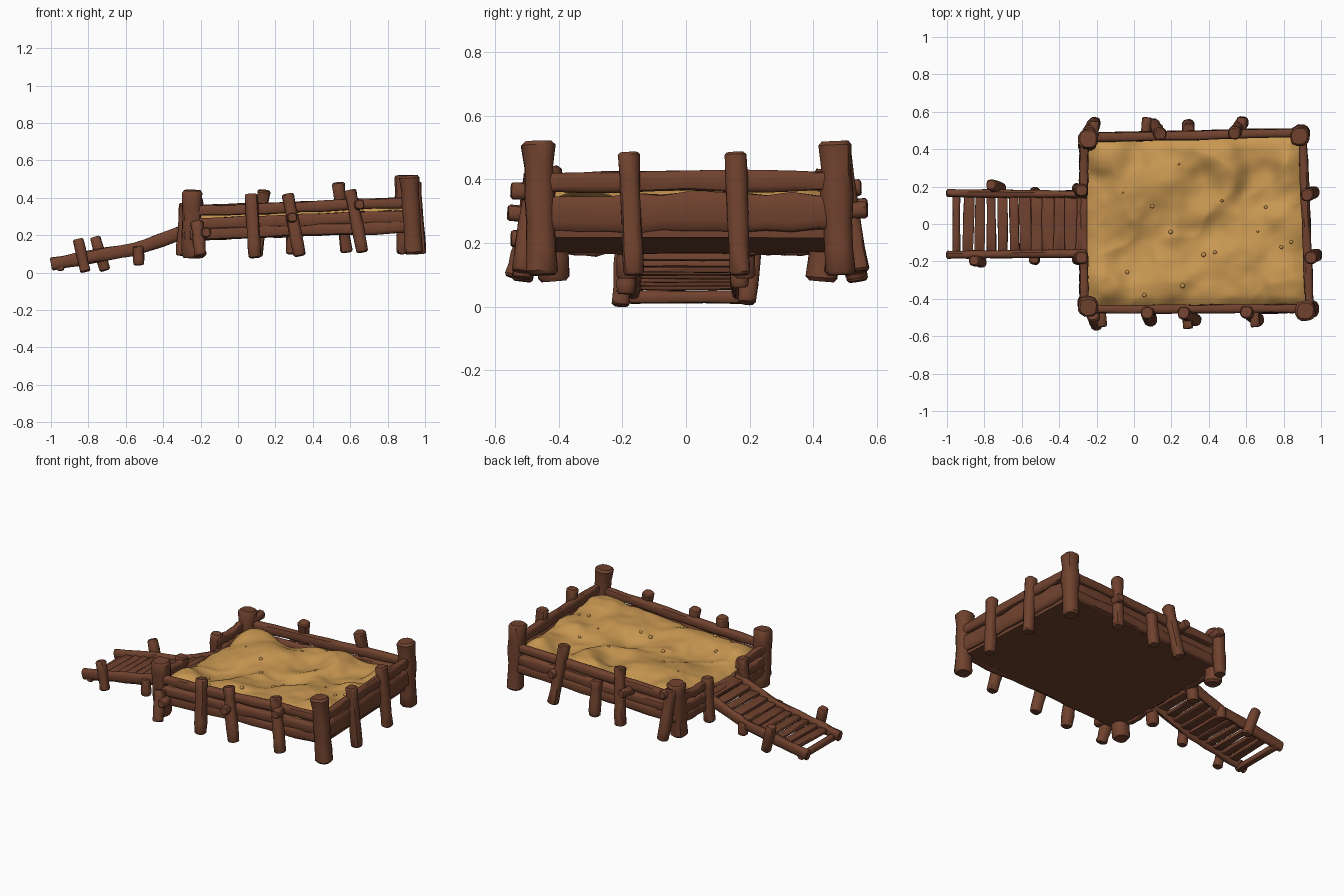
import bpy, bmesh, math, random
from mathutils import Vector, noise

random.seed(4)
cube = bpy.data.objects.get("Cube")
if cube:
    bpy.data.objects.remove(cube, do_unlink=True)


def material(name, colour):
    m = bpy.data.materials.new(name)
    m.use_nodes = True
    m.diffuse_color = colour
    bsdf = m.node_tree.nodes["Principled BSDF"]
    bsdf.inputs["Base Color"].default_value = colour
    bsdf.inputs["Roughness"].default_value = 0.9
    return m


wood = material("brown wood", (0.165, 0.055, 0.028, 1))
sand = material("golden sand", (0.58, 0.31, 0.083, 1))
parts = []


def finish(bm, name, mat):
    bmesh.ops.recalc_face_normals(bm, faces=bm.faces)
    me = bpy.data.meshes.new(name)
    bm.to_mesh(me)
    bm.free()
    me.materials.append(mat)
    ob = bpy.data.objects.new(name, me)
    bpy.context.collection.objects.link(ob)
    parts.append(ob)
    return ob


def log(name, path, wide, tall=None, flare=0.0, rough=0.1, sides=12, steps=5, square=0.8):
    """Knobbly log swept along a path, with worn ends; a low square value gives a plank."""
    tall = tall or wide
    path = [Vector(p) for p in path]
    pts = [a.lerp(b, i / steps) for a, b in zip(path, path[1:]) for i in range(steps)]
    pts.append(path[-1])
    n = len(pts) - 1
    lip = min(wide, tall) * 0.25
    first, last = (pts[1] - pts[0]).normalized(), (pts[n] - pts[n - 1]).normalized()
    rings = [(pts[0], 0.8)] + [(pts[0] + first * lip, 1)]
    rings += [(p, 1 + random.uniform(-rough, rough)) for p in pts[1:-1]]
    rings += [(pts[n] - last * lip, 1 + flare), (pts[n], 0.8 + flare)]
    bm = bmesh.new()
    loops = []
    for k, (p, scale) in enumerate(rings):
        d = (rings[min(k + 1, len(rings) - 1)][0] - rings[max(k - 1, 0)][0]).normalized()
        up = Vector((0, 1, 0)) if abs(d.z) > 0.8 else Vector((0, 0, 1))
        side = d.cross(up).normalized()
        up = side.cross(d)
        loop = []
        for s in range(sides):
            a = math.tau * (s + 0.5) / sides
            c, t = (math.copysign(abs(v) ** square, v) for v in (math.cos(a), math.sin(a)))
            r = scale * (1 + random.uniform(-rough, rough) * 0.5)
            loop.append(bm.verts.new(p + side * c * wide * r + up * t * tall * r))
        loops.append(loop)
    for a, b in zip(loops, loops[1:]):
        for s in range(sides):
            t = (s + 1) % sides
            bm.faces.new((a[s], a[t], b[t], b[s]))
    bm.faces.new(loops[0])
    bm.faces.new(loops[-1])
    return finish(bm, name, wood)


# Corner posts: foot to top
corners = {
    "front_left": ((0.94, -0.452, 0.10), (0.915, -0.465, 0.52), 0.05),
    "back_left": ((0.895, 0.485, 0.10), (0.885, 0.468, 0.52), 0.048),
    "back_right": ((-0.25, 0.425, 0.08), (-0.245, 0.455, 0.43), 0.05),
    "front_right": ((-0.25, -0.415, 0.08), (-0.245, -0.445, 0.44), 0.05),
}
for name, (foot, top, r) in corners.items():
    log(name + "_corner_post", [foot, top], r, flare=0.08)

# Intermediate fence posts
posts = [
    ("front_post", (0.09, -0.515, 0.08), (0.07, -0.475, 0.42)),
    ("front_post", (0.33, -0.515, 0.09), (0.265, -0.475, 0.42)),
    ("front_post", (0.665, -0.515, 0.11), (0.60, -0.47, 0.44)),
    ("back_post", (0.10, 0.535, 0.09), (0.14, 0.48, 0.44)),
    ("back_post", (0.29, 0.53, 0.10), (0.29, 0.505, 0.32)),
    ("back_post", (0.58, 0.545, 0.11), (0.535, 0.485, 0.48)),
    ("left_post", (0.975, -0.165, 0.10), (0.945, -0.18, 0.485)),
    ("left_post", (0.96, 0.17, 0.10), (0.925, 0.155, 0.485)),
    ("ramp_head_post", (-0.30, -0.185, 0.09), (-0.28, -0.18, 0.36)),
    ("ramp_head_post", (-0.30, 0.185, 0.09), (-0.28, 0.18, 0.37)),
    ("front_prop", (-0.20, -0.54, 0.09), (-0.22, -0.485, 0.27)),
    ("back_prop", (-0.21, 0.54, 0.08), (-0.24, 0.49, 0.40)),
]
for name, foot, top in posts:
    log(name, [foot, top], 0.033, flare=0.06)

# Short pegs where the timbers cross
for x, y, z in ((0.28, -0.51, 0.29), (0.64, -0.50, 0.36), (-0.18, -0.50, 0.21),
                (0.57, 0.52, 0.30), (0.06, 0.52, 0.31), (-0.22, 0.50, 0.37)):
    out = math.copysign(0.05, y)
    log("crossing_peg", [(x, y - out, z), (x + 0.01, y + out, z + 0.005)], 0.027, steps=2)


# Stacked rails along each wall; the whole pen climbs toward +x
def wall(name, start, end, tiers):
    (ax, ay, az), (bx, by, bz) = start, end
    for label, height, wide, tall in tiers:
        path = []
        for i in range(5):
            t = i / 4
            wobble = random.uniform(-0.006, 0.006) if 0 < i < 4 else 0
            path.append((ax + (bx - ax) * t, ay + (by - ay) * t + wobble * 0.5,
                         height + az + (bz - az) * t + wobble))
        log(name + label, path, wide, tall, steps=3, square=0.65)


tiers = [("_top_rail", 0.33, 0.024, 0.029), ("_middle_rail", 0.256, 0.025, 0.034),
         ("_bottom_rail", 0.203, 0.026, 0.034)]
wall("front", (-0.26, -0.455, 0.0), (0.94, -0.452, 0.045), tiers)
wall("back", (-0.26, 0.462, 0.0), (0.90, 0.487, 0.045), tiers)
wall("left", (0.94, -0.49, 0.0), (0.90, 0.50, 0.005),
     [("_top_rail", 0.39, 0.024, 0.033), ("_broad_board", 0.294, 0.024, 0.06)])
for s in (-1, 1):
    wall("right", (-0.265, s * 0.47, 0.0), (-0.27, s * 0.15, -0.01), tiers)
wall("threshold", (-0.26, -0.18, 0.0), (-0.26, 0.18, 0.0), [("_beam", 0.215, 0.03, 0.03)])

# Sloping floor under the sand
bm = bmesh.new()
outline = [(-0.26, -0.45), (0.94, -0.45), (0.90, 0.48), (-0.26, 0.455)]
rings = [[bm.verts.new((x, y, base + (x + 0.26) * 0.04)) for x, y in outline]
         for base in (0.17, 0.235)]
bm.faces.new(rings[0])
bm.faces.new(rings[1])
for i in range(4):
    j = (i + 1) % 4
    bm.faces.new((rings[0][i], rings[0][j], rings[1][j], rings[1][i]))
finish(bm, "floor", wood)

# Sand surface: steep-edged heaps and scoops (x, y, radius, height), warped by noise
dunes = [(0.05, 0.21, 0.16, 0.04), (0.0, -0.13, 0.13, -0.03), (0.66, 0.2, 0.14, -0.035),
         (0.36, -0.07, 0.13, -0.035), (0.31, 0.19, 0.09, -0.02), (0.55, -0.24, 0.15, 0.03),
         (0.46, 0.32, 0.11, 0.035), (0.16, -0.29, 0.12, 0.025), (0.83, -0.32, 0.13, 0.04),
         (-0.17, 0.37, 0.11, 0.04), (-0.15, -0.33, 0.12, 0.045), (0.83, 0.3, 0.1, 0.03),
         (0.05, 0.45, 0.13, -0.045), (0.83, 0.0, 0.11, 0.025)]


def sand_height(x, y):
    warp = noise.noise_vector(Vector((x * 4, y * 4, 2))) * 0.07
    z = 0.305 + 0.045 * (x + 0.25)
    for cx, cy, r, h in dunes:
        d = math.hypot(x + warp.x - cx, y + warp.y - cy) / r
        z += h * math.exp(-d ** 3)
    ridge = abs(noise.noise(Vector((x * 4 + 3, y * 4, 1.5))))
    z += 0.03 * (0.3 - ridge)
    return z + 0.006 * noise.noise(Vector((x * 13, y * 13, 4)))


bm = bmesh.new()
nx, ny = 110, 84
grid = []
for i in range(nx + 1):
    row = []
    for j in range(ny + 1):
        u, v = i / nx, j / ny
        x = -0.25 + u * (1.19 - 0.04 * v)
        y = -0.445 + v * (0.90 + 0.025 * u)
        edge = min(1, min(u, 1 - u, v, 1 - v) / 0.08)
        z = sand_height(x, y) - 0.03 * (1 - edge) ** 2
        row.append(bm.verts.new((x, y, z)))
    grid.append(row)
for i in range(nx):
    for j in range(ny):
        bm.faces.new((grid[i][j], grid[i + 1][j], grid[i + 1][j + 1], grid[i][j + 1]))
finish(bm, "sand_bed", sand)

# Clods lying on the sand
bm = bmesh.new()
for i in range(14):
    x, y = random.uniform(-0.18, 0.85), random.uniform(-0.4, 0.4)
    blob = bmesh.ops.create_icosphere(bm, subdivisions=2, radius=random.uniform(0.005, 0.013))
    bmesh.ops.translate(bm, verts=blob["verts"], vec=(x, y, sand_height(x, y)))
finish(bm, "sand_clods", sand)

# Ramp: two bent side beams, treads and stakes
ramp = [(-1.0, 0.045), (-0.86, 0.07), (-0.70, 0.10), (-0.55, 0.125), (-0.42, 0.17), (-0.25, 0.235)]


def ramp_height(x):
    for (ax, az), (bx, bz) in zip(ramp, ramp[1:]):
        if x <= bx:
            return az + (bz - az) * (x - ax) / (bx - ax)
    return ramp[-1][1]


for s in (-1, 1):
    log("ramp_side_beam", [(x, s * (0.165 - 0.01 * (x + 1)), z) for x, z in ramp],
        0.022, 0.035, steps=2)
log("ramp_foot_beam", [(-0.95, -0.18, 0.03), (-0.95, 0.18, 0.03)], 0.022, steps=3)
x = -0.885
while x < -0.27:
    half = random.uniform(0.022, 0.028) if x < -0.62 else 0.034
    skew = random.uniform(-0.006, 0.006)
    z = ramp_height(x)
    log("ramp_tread", [(x - skew, -0.165, z), (x + skew, 0.165, z)], half, 0.013,
        steps=3, square=0.4)
    x += 0.061
for foot, top in (((-0.815, -0.205, 0.004), (-0.855, -0.195, 0.18)),
                  ((-0.71, 0.19, 0.012), (-0.765, 0.21, 0.19)),
                  ((-0.53, -0.19, 0.04), (-0.535, -0.185, 0.14)),
                  ((-0.53, 0.17, 0.06), (-0.53, 0.165, 0.14))):
    log("ramp_stake", [foot, top], 0.029, steps=3)

# Soft shading with crisp worn ends
bpy.ops.object.select_all(action="DESELECT")
for ob in parts:
    ob.select_set(True)
bpy.context.view_layer.objects.active = parts[0]
bpy.ops.object.shade_smooth_by_angle(angle=math.radians(40))
